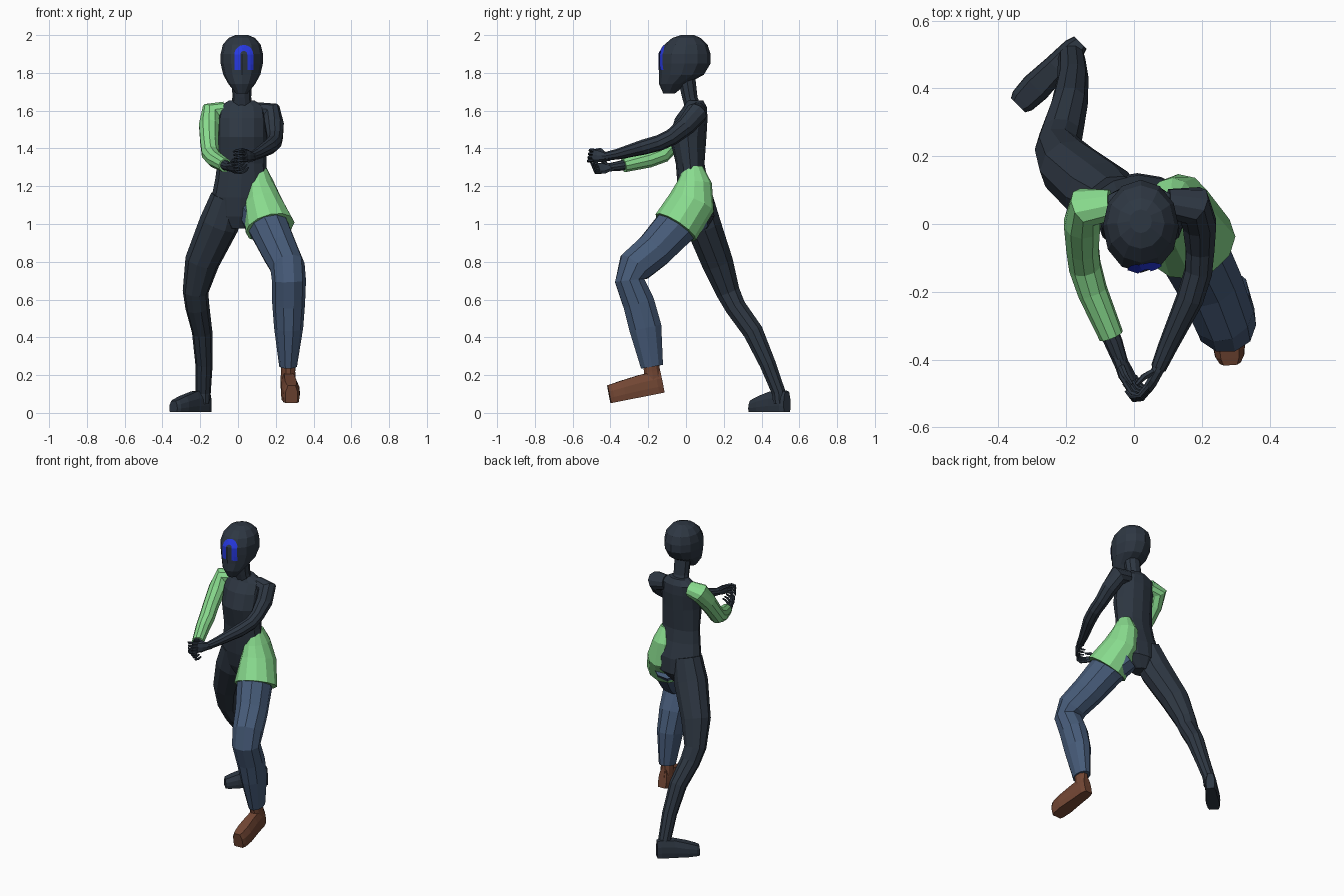
import bpy, bmesh, math
from mathutils import Vector
from mathutils.bvhtree import BVHTree

if "Cube" in bpy.data.objects:
    bpy.data.objects.remove(bpy.data.objects["Cube"])


def material(name, rgb):
    m = bpy.data.materials.new(name)
    m.diffuse_color = (*rgb, 1)
    m.use_nodes = True
    m.node_tree.nodes["Principled BSDF"].inputs["Base Color"].default_value = m.diffuse_color
    return m


DARK = material("dark slate body", (0.027, 0.038, 0.055))
GREEN = material("light green cloth", (0.25, 0.71, 0.27))
DENIM = material("denim blue", (0.062, 0.105, 0.19))
BROWN = material("brown leather", (0.17, 0.062, 0.034))
BLUE = material("bright blue mark", (0.02, 0.04, 0.75))


def skin(bm, loops, closed=True):
    """Bridge equal point loops with quads and cap both ends."""
    rows = [[bm.verts.new(p) for p in loop] for loop in loops]
    n = len(rows[0])
    for a, b in zip(rows, rows[1:]):
        for i in range(n):
            j = (i + 1) % n
            bm.faces.new((a[i], a[j], b[j], b[i]))
    if closed:
        bm.faces.new(rows[0][::-1])
        bm.faces.new(rows[-1])


def loft(bm, rings, n=10, hint=(1, 0, 0), axis=None):
    """Rings are (x, y, z, radius along hint, radius across)."""
    pts = [Vector(r[:3]) for r in rings]
    loops = []
    for k, r in enumerate(rings):
        t = Vector(axis) if axis else pts[min(k + 1, len(pts) - 1)] - pts[max(k - 1, 0)]
        t.normalize()
        h = Vector(hint)
        side = (h - t * h.dot(t)).normalized()
        across = t.cross(side)
        ra, rb = r[3], r[-1]
        loops.append([pts[k] + side * ra * math.cos(2 * math.pi * i / n)
                      + across * rb * math.sin(2 * math.pi * i / n) for i in range(n)])
    skin(bm, loops)


def finish(name, bm, mat):
    bmesh.ops.recalc_face_normals(bm, faces=bm.faces)
    me = bpy.data.meshes.new(name)
    bm.to_mesh(me)
    bm.free()
    me.materials.append(mat)
    ob = bpy.data.objects.new(name, me)
    bpy.context.collection.objects.link(ob)
    return ob


def part(name, rings, mat, **kw):
    bm = bmesh.new()
    loft(bm, rings, **kw)
    return finish(name, bm, mat)


def foot(name, heel, toe, mat, width=1.0, toe_height=0.06, mid_height=0.115):
    """Flat-soled foot lofted from heel to toe."""
    heel, toe = Vector(heel), Vector(toe)
    u = (toe - heel).normalized()
    s = u.cross(Vector((0, 0, 1))).normalized()
    up = s.cross(u)
    loops = []
    for t, wb, f in ((0, .028, .85), (.1, .038, 1), (.4, .042, .9), (.72, .049, .4),
                     (.93, .043, 0), (1, .032, -.15)):
        h = toe_height + (mid_height - toe_height) * f
        c, w = heel.lerp(toe, t), wb * width
        loops.append([c + s * w * x + up * h * z for x, z in
                      ((-.9, 0), (.9, 0), (1, .3), (.95, .65), (.6, 1),
                       (-.6, 1), (-.95, .65), (-1, .3))])
    bm = bmesh.new()
    skin(bm, loops)
    return finish(name, bm, mat)


def hand(name, wrist, direction, palm_facing):
    """Palm, four curled fingers and a thumb in one mesh."""
    w, d = Vector(wrist), Vector(direction).normalized()
    f = Vector(palm_facing)
    f = (f - d * f.dot(d)).normalized()
    s = d.cross(f)
    if s.z < 0:
        s = -s
    bm = bmesh.new()
    P = lambda a, b, c: w + d * a + s * b + f * c
    loft(bm, [(*P(-.03, 0, 0), .022, .022), (*P(.01, 0, 0), .027, .018),
              (*P(.04, 0, 0), .036, .016), (*P(.068, 0, .004), .034, .013)], n=8, hint=s)
    for i in range(4):
        b = (i - 1.5) * .018
        loft(bm, [(*P(.06, b, .003), .009), (*P(.095, b * 1.05, .012), .008),
                  (*P(.108, b * 1.05, .034), .0075), (*P(.098, b, .055), .005)], n=6, hint=s)
    loft(bm, [(*P(.015, .018, .008), .011), (*P(.04, .036, .022), .010),
              (*P(.07, .038, .032), .006)], n=6, hint=f)
    return finish(name, bm, DARK)


# Head, with a faceted egg shape, and neck
X = 0.02
head = part("head", [(X, y, z, a, b) for z, y, a, b in (
    (1.69, -.09, .03, .03), (1.74, -.07, .07, .072), (1.79, -.024, .098, .118),
    (1.85, -.007, .112, .137), (1.90, -.007, .112, .137), (1.95, 0, .10, .114),
    (1.985, .002, .07, .075), (2.0, .008, .033, .035))], DARK, n=12, axis=(0, 0, 1))
part("neck", [(X, .045, 1.60, .06, .048), (X, .02, 1.67, .05, .043),
              (X, .0, 1.79, .052, .05)], DARK, axis=(0, 0, 1))

# Blue arch on the face, laid onto the head surface
bm = bmesh.new()
bm.from_mesh(head.data)
tree = BVHTree.FromBMesh(bm)
bm.free()
arch = [(-1, 0, 1.815 + .0285 * i) for i in range(3)]
arch += [(math.cos(a), math.sin(a), 1.898) for a in
         [math.pi * (1 - i / 10) for i in range(11)]]
arch += [(1, 0, 1.815 + .0285 * i) for i in (2, 1, 0)]
bm = bmesh.new()
rows = []
for c, s, z in arch:
    row = []
    for r in (.05, .034, .018):
        p = Vector((.031 + c * r, -1, z + s * r))
        hit = tree.ray_cast(p, Vector((0, 1, 0)))[0]
        row.append(bm.verts.new(hit + Vector((0, -.005, 0))))
    rows.append(row)
for a, b in zip(rows, rows[1:]):
    for i in range(2):
        bm.faces.new((a[i], a[i + 1], b[i + 1], b[i]))
mark = finish("face_mark", bm, BLUE)

# Torso
part("torso", [(x, y, z, a, b) for z, x, y, a, b in (
    (.975, .0, .06, .05, .05), (1.04, .01, .065, .14, .085), (1.14, .015, .052, .155, .092),
    (1.24, .018, .032, .138, .08), (1.32, X, .022, .13, .076), (1.46, X, .01, .13, .098),
    (1.56, X, .028, .13, .086), (1.62, X, .048, .125, .062), (1.655, X, .045, .065, .045))],
    DARK, n=12, axis=(0, 0, 1))

# Bare arm and sleeved arm
AH = (0, -.6, .8)
part("bare_arm", [(.10, .06, 1.60, .045), (.175, .055, 1.588, .06), (.193, .0, 1.52, .052),
                  (.195, -.075, 1.46, .044), (.19, -.14, 1.43, .042), (.165, -.22, 1.408, .041),
                  (.10, -.36, 1.37, .029), (.072, -.425, 1.358, .023)], DARK, hint=AH)
part("sleeve", [(-.07, .055, 1.60, .048), (-.14, .05, 1.588, .061), (-.153, .0, 1.52, .056),
                (-.152, -.07, 1.435, .05), (-.145, -.125, 1.372, .049),
                (-.122, -.2, 1.342, .045), (-.067, -.33, 1.31, .037)], GREEN, hint=AH)
part("sleeved_wrist", [(-.085, -.29, 1.32, .029), (-.06, -.35, 1.308, .027),
                       (-.04, -.405, 1.30, .022)], DARK, hint=AH)
hand("bare_hand", (.07, -.43, 1.357), (-.42, -.9, .1), (-1, -.2, -.1))
hand("sleeved_hand", (-.04, -.405, 1.30), (.4, -.9, -.12), (.8, .2, .6))

# Hip cloth flaring over one thigh
part("hip_cloth", [(.11, .04, 1.305, .037, .048), (.112, .045, 1.22, .076, .092),
                   (.13, .032, 1.115, .103, .125), (.17, -.055, .982, .133, .127)], GREEN, n=12)

# Denim leg, ankle and shoe
part("denim_leg", [(.10, .04, 1.06, .10, .11), (.165, -.06, .98, .108, .115),
                   (.22, -.17, .86, .10, .103), (.262, -.27, .775, .093, .098),
                   (.27, -.298, .70, .09, .082), (.268, -.25, .58, .087, .088),
                   (.268, -.215, .45, .077, .09), (.265, -.18, .245, .047, .062)], DENIM)
part("shoe_ankle", [(.268, -.19, .30, .038, .043), (.265, -.18, .22, .038, .045),
                    (.265, -.17, .15, .04, .048)], BROWN)
foot("shoe", (.262, -.115, .108), (.283, -.398, .052), BROWN, 1.03, .098, .118)

# Bare leg stretched behind, and its foot
part("bare_leg", [(-.055, .06, 1.14, .09, .085), (-.10, .09, 1.0, .107, .098),
                  (-.19, .165, .8, .092, .087), (-.225, .222, .64, .068, .066),
                  (-.215, .262, .56, .064, .058), (-.19, .355, .43, .054, .056),
                  (-.18, .432, .26, .046, .045), (-.184, .49, .11, .04, .038),
                  (-.184, .495, .05, .035, .035)], DARK)
foot("bare_foot", (-.158, .535, .004), (-.342, .35, .004), DARK, .92, .066, .115)
